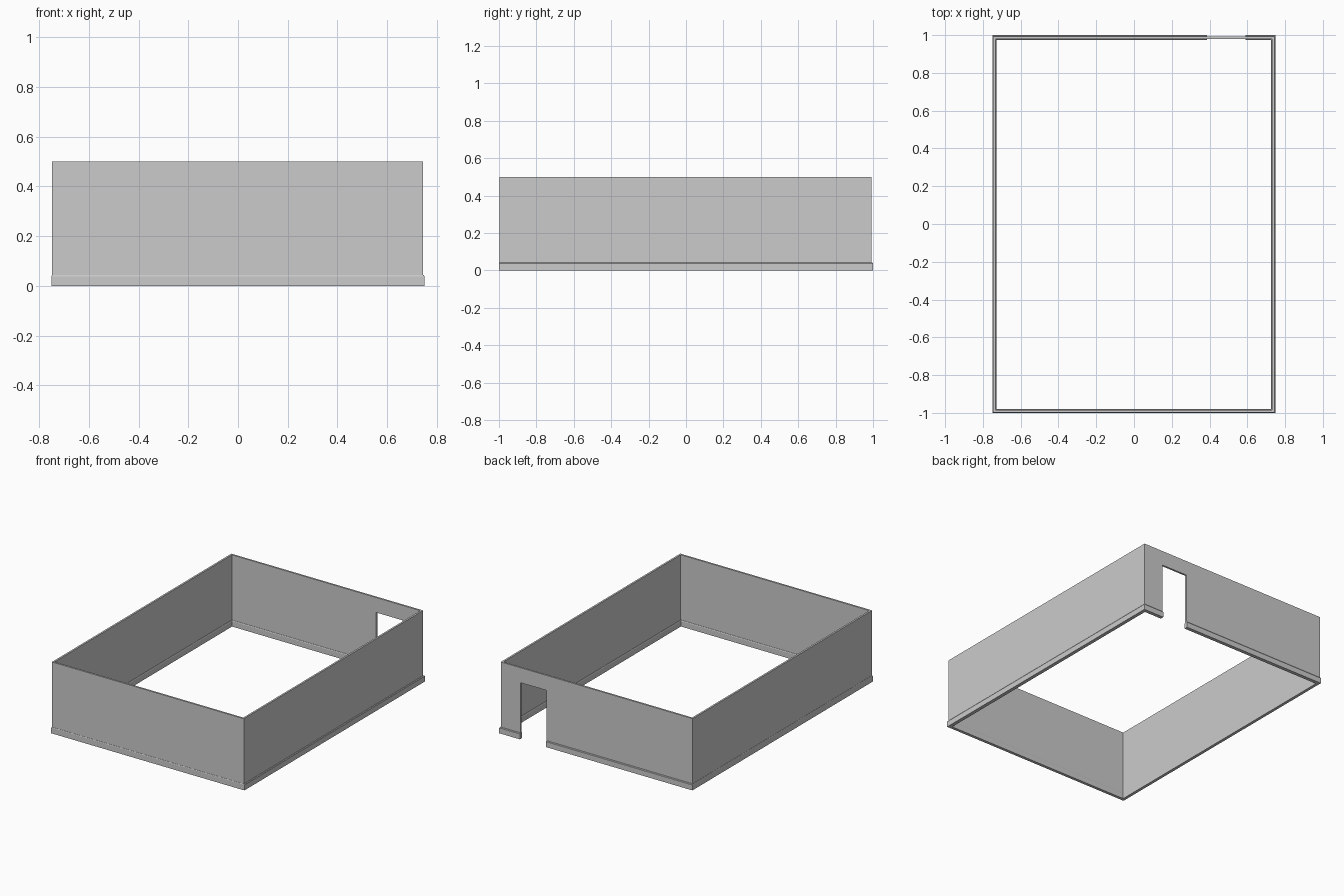
import bpy, bmesh

if "Cube" in bpy.data.objects:
    bpy.data.objects.remove(bpy.data.objects["Cube"])

DOOR = (0.387, 0.59)      # door opening along x in the back wall
DOOR_TOP, WALL_TOP = 0.395, 0.5
WALL = (-0.747, 0.743, -0.997, 0.993)   # outer wall face: x0, x1, y0, y1
BASE = (-0.75, 0.75, -1.0, 1.0)         # outer skirting face
THICK = 0.013


def inset(r, d):
    return (r[0] + d, r[1] - d, r[2] + d, r[3] - d)


def mix(a, b, t=0.5):
    return tuple(p + (q - p) * t for p, q in zip(a, b))


def finish(name, bm):
    bmesh.ops.recalc_face_normals(bm, faces=bm.faces)
    me = bpy.data.meshes.new(name)
    bm.to_mesh(me)
    bm.free()
    ob = bpy.data.objects.new(name, me)
    bpy.context.collection.objects.link(ob)
    return ob


def run(name, profile):
    """Sweep a closed profile of (rectangle, z) from one door jamb round to the other."""
    bm = bmesh.new()
    rows = []
    for (x0, x1, y0, y1), z in profile:
        path = [(DOOR[1], y1), (x1, y1), (x1, y0), (x0, y0), (x0, y1), (DOOR[0], y1)]
        rows.append([bm.verts.new((x, y, z)) for x, y in path])
    for i, a in enumerate(rows):
        b = rows[(i + 1) % len(rows)]
        for k in range(5):
            bm.faces.new((a[k], a[k + 1], b[k + 1], b[k]))
    bm.faces.new([r[0] for r in rows])
    bm.faces.new([r[-1] for r in rows])
    return finish(name, bm)


# walls
inner = inset(WALL, THICK)
run("walls", [(WALL, 0), (WALL, WALL_TOP), (inner, WALL_TOP), (inner, 0)])

# lintel over the doorway
bm = bmesh.new()
bmesh.ops.create_cube(bm, size=1)
for v in bm.verts:
    v.co.x = DOOR[v.co.x > 0]
    v.co.y = WALL[3] if v.co.y > 0 else inner[3]
    v.co.z = WALL_TOP if v.co.z > 0 else DOOR_TOP
finish("door_lintel", bm)

# skirting boards with a small chamfer on the top edge
for name, wall, face in (("outer_skirting", WALL, BASE),
                         ("inner_skirting", inner, inset(inner, 0.005))):
    run(name, [(wall, 0), (face, 0), (face, 0.038), (mix(wall, face), 0.043), (wall, 0.043)])
